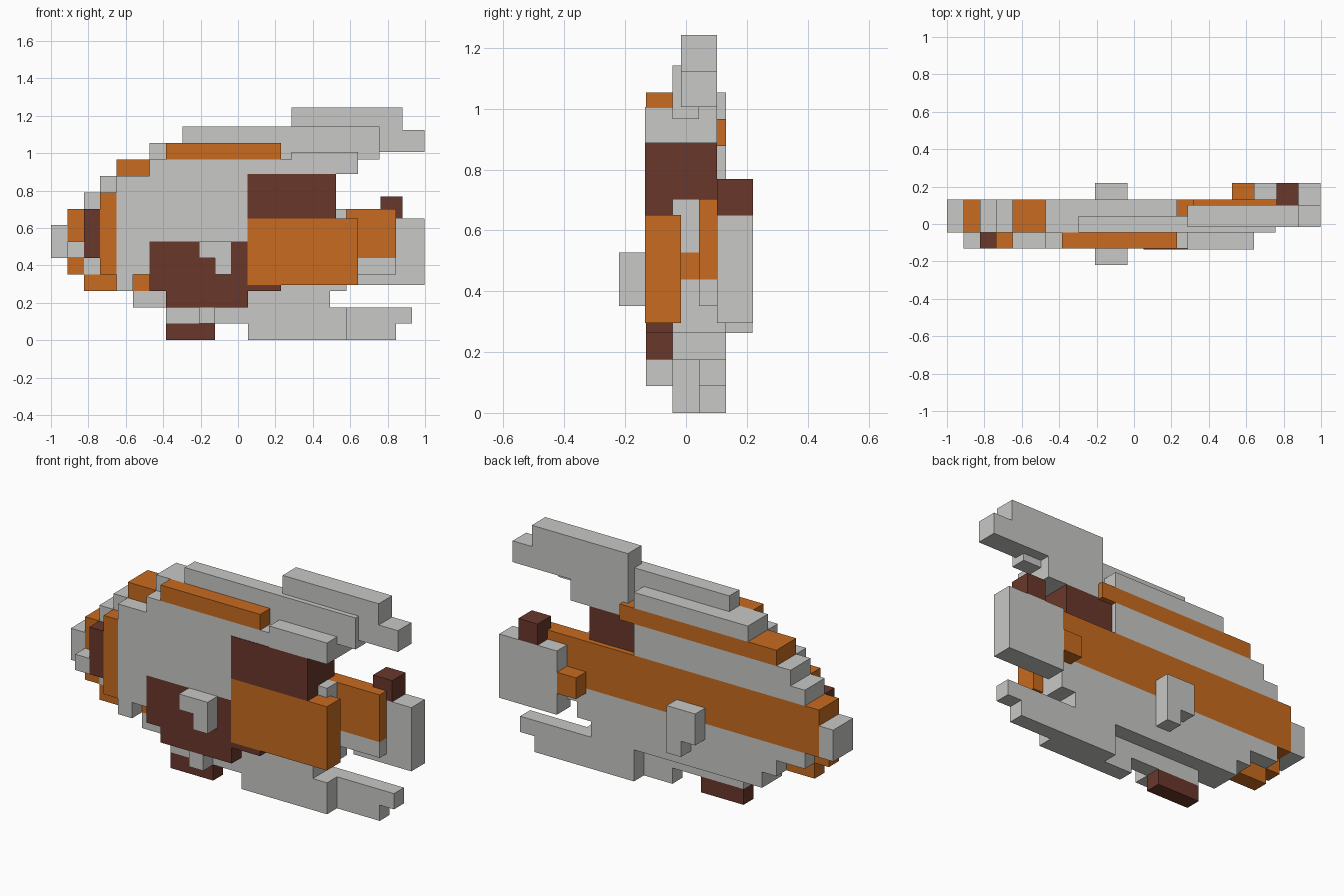
import bpy
import bmesh

if "Cube" in bpy.data.objects:
    bpy.data.objects.remove(bpy.data.objects["Cube"])


def material(name, rgb):
    m = bpy.data.materials.new(name)
    m.diffuse_color = (*rgb, 1.0)
    m.use_nodes = True
    m.node_tree.nodes["Principled BSDF"].inputs["Base Color"].default_value = m.diffuse_color
    return m


GREY = material("light grey", (0.58, 0.58, 0.565))
ORANGE = material("orange", (0.578, 0.147, 0.014))
BROWN = material("dark brown", (0.144, 0.039, 0.024))

# Two block grids: (origin, cell size)
BODY = ((-1.0, -0.22, 0.0), 0.0878)
TAIL = ((0.05, -0.135, 0.295), 0.1185)


def part(name, mat, grid, *boxes):
    """One object made of boxes given in grid cells: x0, x1, y0, y1, z0, z1."""
    origin, size = grid
    bm = bmesh.new()
    for b in boxes:
        lo = [origin[i] + size * b[2 * i] for i in range(3)]
        hi = [origin[i] + size * b[2 * i + 1] for i in range(3)]
        for v in bmesh.ops.create_cube(bm, size=1)["verts"]:
            v.co = [lo[i] + (v.co[i] + 0.5) * (hi[i] - lo[i]) for i in range(3)]
    mesh = bpy.data.meshes.new(name)
    bm.to_mesh(mesh)
    bm.free()
    mesh.materials.append(mat)
    bpy.context.collection.objects.link(bpy.data.objects.new(name, mesh))


# Front side layer
part("front_flank", GREY, BODY,
     (4, 5, 1, 2, 3, 10), (5, 6, 1, 2, 4, 10), (6, 14, 1, 2, 6, 10),
     (6, 15, 1, 2, 10, 11))
part("front_belly_patch", BROWN, BODY,
     (6, 14, 1, 2, 3, 6), (7, 12, 1, 2, 2, 3))
part("front_back_stripe", ORANGE, BODY, (7, 14, 1, 2, 11, 12))
part("gill", ORANGE, BODY, (3, 4, 1, 2, 4, 9))
part("eye", BROWN, BODY, (2, 3, 1, 2, 5, 8))
part("lip", GREY, BODY, (1, 2, 1, 2, 5, 6))
part("front_pectoral_fin", GREY, BODY,
     (9, 11, 0, 1, 5, 6), (10, 11, 0, 1, 4, 5))
part("front_pelvic_fin", GREY, BODY, (9, 10, 1, 2, 1, 2))

# Middle layer
part("core", GREY, BODY,
     (2, 18, 2, 3, 4, 5), (2, 14, 2, 3, 5, 8), (14, 18, 2, 3, 6, 8),
     (4, 5, 2, 3, 3, 4), (6, 18, 2, 3, 3, 4), (5, 17, 2, 3, 2, 3),
     (2, 3, 2, 3, 8, 9), (3, 14, 2, 3, 8, 10),
     (6, 16, 2, 3, 10, 11), (6, 14, 2, 3, 11, 12))
part("face", ORANGE, BODY, (1, 2, 2, 3, 4, 8))
part("forehead", ORANGE, BODY, (4, 6, 2, 3, 10, 11))
part("chin", ORANGE, BODY, (2, 4, 2, 3, 3, 4), (5, 6, 2, 3, 3, 4))
part("tail_core", ORANGE, BODY, (14, 18, 2, 3, 5, 6))
part("mouth", GREY, BODY, (0, 1, 2, 4, 5, 7))
part("dorsal_fin", GREY, BODY, (8, 20, 2, 3, 11, 13))
part("belly", GREY, BODY, (7, 12, 2, 3, 1, 2))
part("belly_fin", BROWN, BODY, (7, 10, 2, 3, 0, 1))
part("anal_fin", GREY, BODY,
     (12, 18, 2, 3, 0, 2), (14, 21, 3, 4, 0, 2), (21, 22, 3, 4, 1, 2))

# Rear side layer
part("rear_flank", GREY, BODY,
     (2, 21, 3, 4, 4, 5), (4, 18, 3, 4, 3, 4), (5, 17, 3, 4, 2, 3),
     (2, 3, 3, 4, 8, 9), (3, 14, 3, 4, 8, 10), (6, 14, 3, 4, 11, 12))
part("rear_side_stripe", ORANGE, BODY, (1, 21, 3, 4, 5, 8))
part("rear_back_stripe", ORANGE, BODY, (4, 15, 3, 4, 10, 11))
part("rear_pectoral_fin", GREY, BODY,
     (9, 11, 4, 5, 4, 6), (10, 11, 4, 5, 3, 4))

# Tail
part("tail_front_block", ORANGE, TAIL, (0, 5, 0, 1, 0, 3))
part("tail_upper_block", BROWN, TAIL, (0, 4, 0, 2, 3, 5))
part("tail_top_block", GREY, TAIL, (2, 5, 0, 2, 5, 6))
part("upper_tail_fin", GREY, TAIL,
     (2, 7, 1, 2, 6, 8), (7, 8, 1, 2, 6, 7))
part("rear_tail_fin", GREY, TAIL, (5, 8, 2, 3, 0, 3))
part("rear_tail_tip", BROWN, TAIL, (6, 7, 2, 3, 3, 4))
part("rear_tail_joint", ORANGE, TAIL, (4, 5, 2, 3, 1, 2))
